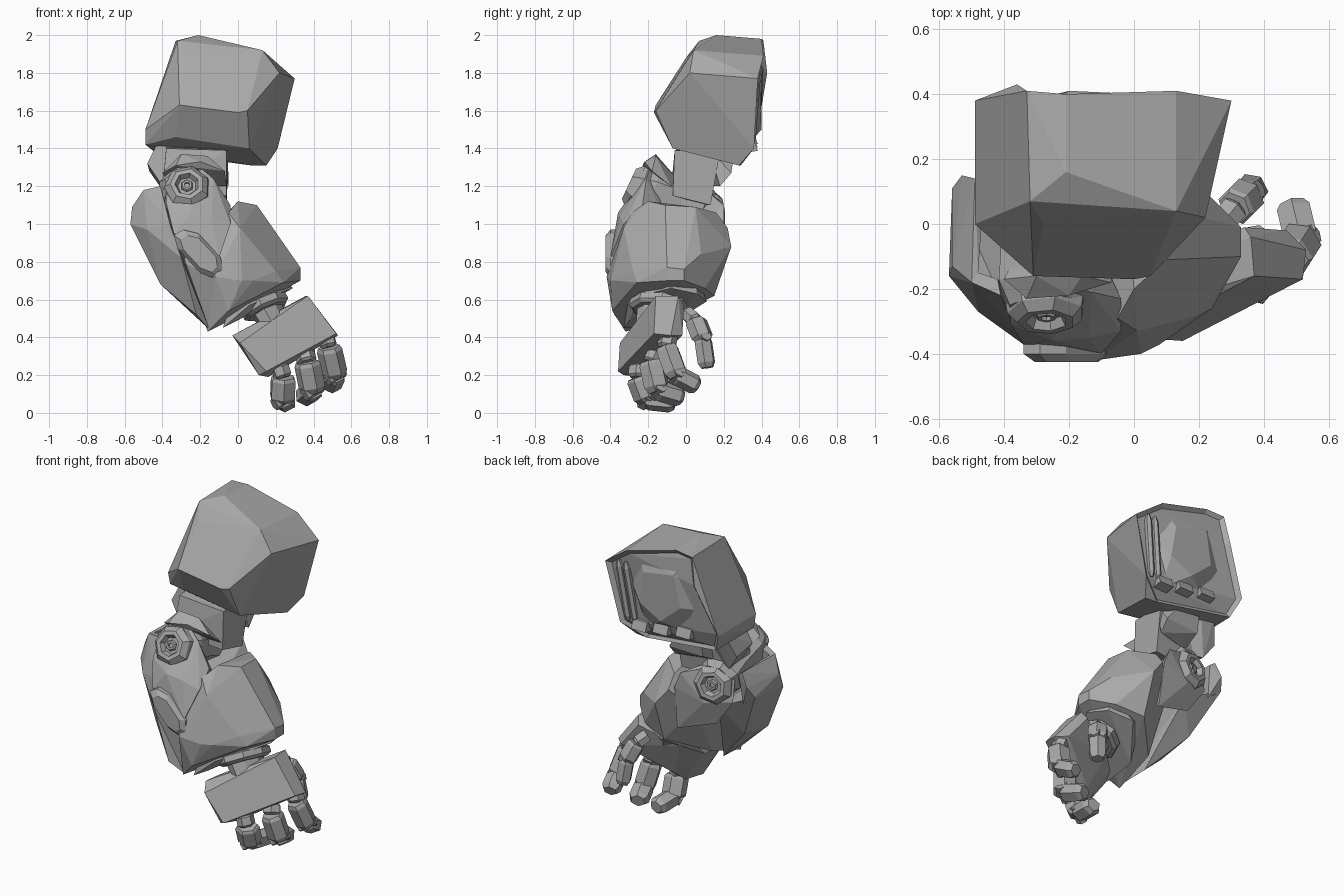
import bpy, bmesh, math
from mathutils import Vector

grey = bpy.data.materials.new("metal_grey")
grey.diffuse_color = (0.4, 0.4, 0.4, 1)


def finish(name, bm):
    bmesh.ops.recalc_face_normals(bm, faces=bm.faces)
    me = bpy.data.meshes.new(name)
    bm.to_mesh(me)
    bm.free()
    me.materials.append(grey)
    ob = bpy.data.objects.new(name, me)
    bpy.context.collection.objects.link(ob)
    return ob


def hull_mesh(pts):
    bm = bmesh.new()
    for p in pts:
        bm.verts.new(p)
    bmesh.ops.convex_hull(bm, input=bm.verts)
    bmesh.ops.delete(bm, geom=[v for v in bm.verts if not v.link_faces], context='VERTS')
    bmesh.ops.dissolve_limit(bm, angle_limit=math.radians(6), verts=bm.verts, edges=bm.edges)
    return bm


def hull(name, pts):
    """Faceted convex shell around a few corner points."""
    return finish(name, hull_mesh(pts))


def lathe(name, start, end, profile, sides=6, flat=1.0):
    """Faceted turned part; profile is (fraction along axis, radius)."""
    a, b = Vector(start), Vector(end)
    d = b - a
    q = d.to_track_quat('Z', 'Y')
    bm = bmesh.new()
    rings = []
    for t, r in profile:
        ring = []
        for i in range(sides):
            w = 2 * math.pi * (i + 0.5) / sides
            ring.append(bm.verts.new(a + d * t + q @ Vector((r * math.cos(w), r * flat * math.sin(w), 0))))
        rings.append(ring)
    for r0, r1 in zip(rings, rings[1:]):
        for i in range(sides):
            j = (i + 1) % sides
            bm.faces.new((r0[i], r0[j], r1[j], r1[i]))
    bm.faces.new(rings[0])
    bm.faces.new(rings[-1])
    return finish(name, bm)


# Shoulder block with a shallow recessed back
bm = hull_mesh([
    (-0.32, 0.07, 1.97), (-0.33, 0.41, 1.97), (-0.21, 0.16, 2.0), (-0.21, 0.40, 1.98),
    (0.13, 0.04, 1.92), (0.13, 0.41, 1.89), (0.22, 0.02, 1.80), (0.30, 0.38, 1.77),
    (-0.28, 0.0, 1.88), (0.09, -0.02, 1.83),
    (-0.31, -0.16, 1.63), (0.0, -0.17, 1.59), (0.05, -0.16, 1.60), (-0.33, -0.07, 1.46), (0.06, -0.07, 1.40),
    (-0.49, 0.0, 1.50), (-0.49, 0.02, 1.42), (-0.49, 0.38, 1.50), (-0.44, 0.33, 1.38),
    (0.07, 0.06, 1.36), (0.07, 0.29, 1.31), (0.15, 0.28, 1.31), (0.21, 0.36, 1.40), (-0.36, 0.43, 1.80)])
back = [f for f in bm.faces if f.normal.y > 0.8]
bmesh.ops.inset_region(bm, faces=back, thickness=0.025, use_even_offset=True)
bmesh.ops.translate(bm, verts=list({v for f in back for v in f.verts}), vec=(0, -0.025, 0))
finish("shoulder_block", bm)

# Back panel bulge, rails and lower lugs of the shoulder
hull("shoulder_back_bulge", [
    (-0.27, 0.36, 1.92), (0.07, 0.36, 1.87), (-0.36, 0.35, 1.62), (0.13, 0.35, 1.66),
    (-0.26, 0.31, 1.43), (0.06, 0.31, 1.40), (-0.20, 0.41, 1.82), (0.02, 0.40, 1.78),
    (-0.24, 0.40, 1.62), (0.05, 0.395, 1.58), (-0.10, 0.40, 1.50)])
for x in (0.16, 0.21):
    lathe("shoulder_back_rail", (x - 0.05, 0.345, 1.42), (x, 0.375, 1.80), [(0, .012), (.08, .022), (.9, .022), (1, .01)])
for x in (-0.24, -0.08, 0.07):
    hull("shoulder_back_lug", [(x + i * 0.05, y, 1.42 - x * 0.12 + k * 0.04)
                               for i in (-1, 1) for y, k in ((.28, -1), (.28, 1), (.38, -.6), (.36, .8))])

# Link between shoulder and elbow: leaning block with side plates
hull("upper_link", [
    (-0.38, -0.04, 1.40), (-0.06, -0.06, 1.39), (-0.38, 0.16, 1.42), (-0.05, 0.18, 1.38),
    (-0.40, -0.08, 1.18), (-0.06, -0.07, 1.15), (-0.36, 0.10, 1.10), (-0.06, 0.13, 1.10)])
hull("link_outer_plate", [
    (-0.48, 0.02, 1.32), (-0.42, 0.03, 1.44), (-0.34, 0.02, 1.44), (-0.47, 0.16, 1.28), (-0.42, 0.22, 1.43),
    (-0.32, 0.22, 1.42), (-0.40, 0.0, 1.20), (-0.40, 0.14, 1.18), (-0.3, 0.1, 1.2)])
hull("link_back_plate", [
    (-0.28, 0.25, 1.36), (-0.10, 0.25, 1.34), (-0.05, 0.24, 1.27), (-0.28, 0.23, 1.26),
    (-0.05, 0.18, 1.20), (-0.28, 0.12, 1.20), (-0.28, 0.12, 1.40), (-0.08, 0.12, 1.40)])
hull("link_front_pad", [
    (-0.33, -0.23, 1.31), (-0.20, -0.22, 1.33), (-0.07, -0.18, 1.28), (-0.40, -0.17, 1.27),
    (-0.30, -0.16, 1.37), (-0.16, -0.16, 1.36), (-0.36, -0.08, 1.2), (-0.06, -0.08, 1.2), (-0.2, -0.03, 1.22)])

# Elbow joint: axle drum, hub rings and bolts
F, B = Vector((-0.27, -0.275, 1.20)), Vector((-0.30, 0.16, 1.06))
axis = (F - B).normalized()
lathe("elbow_drum", B + axis * 0.04, F - axis * 0.02, [(0, .11), (.1, .14), (.4, .13), (.8, .15), (1, .12)], 8)
tilt = Vector((0, -0.9, 0.42)).normalized()
for side, c, n in (("front", F, tilt), ("back", B, Vector((-0.2, 0.97, 0.1)).normalized())):
    lathe(side + "_elbow_hub", c - n * 0.03, c + n * 0.03,
          [(0, .125), (.5, .12), (1, .09), (1, .065), (.5, .05)], 7)
    lathe(side + "_elbow_bolt", c - n * 0.02, c + n * 0.018, [(0, .034), (.8, .034), (1, .028), (1, .016), (.7, .014)], 6)

# Elbow cheeks running from the joint into the forearm
hull("front_elbow_cheek", [
    (-0.38, -0.22, 1.22), (-0.33, -0.20, 1.29), (-0.2, -0.19, 1.30), (-0.13, -0.21, 1.24), (-0.04, -0.23, 1.1),
    (-0.38, -0.31, 1.11), (-0.25, -0.36, 1.06), (-0.14, -0.35, 1.04), (-0.04, -0.33, 1.0),
    (-0.34, -0.37, 0.95), (-0.1, -0.40, 0.82), (-0.3, -0.1, 1.1), (-0.1, -0.1, 1.0)])
hull("back_elbow_cheek", [
    (-0.42, 0.11, 1.10), (-0.34, 0.12, 1.18), (-0.20, 0.14, 1.15), (-0.1, 0.20, 1.1), (-0.06, 0.20, 1.0),
    (-0.42, 0.13, 0.97), (-0.25, 0.18, 0.94), (-0.3, 0.12, 0.8), (-0.05, 0.16, 0.72),
    (-0.3, -0.05, 1.1), (-0.1, -0.05, 0.9)])

# Outer guard around the elbow: solid base, thin upper fin and front plate
hull("elbow_guard_base", [
    (-0.57, -0.16, 1.0), (-0.56, 0.11, 1.03), (-0.48, -0.27, 0.97), (-0.36, -0.34, 1.0), (-0.3, -0.40, 0.82),
    (-0.41, -0.24, 0.68), (-0.41, 0.0, 0.72), (-0.22, -0.38, 0.52), (-0.15, -0.32, 0.44),
    (-0.18, -0.12, 0.47), (-0.3, 0.1, 0.9)])
hull("elbow_guard_fin", [
    (-0.57, -0.16, 1.0), (-0.56, 0.11, 1.03), (-0.56, -0.13, 1.09), (-0.53, 0.15, 1.10), (-0.50, -0.18, 1.18),
    (-0.49, 0.14, 1.18), (-0.48, -0.15, 1.18), (-0.46, 0.13, 1.16), (-0.49, -0.14, 0.96), (-0.47, 0.1, 0.96)])
hull("elbow_guard_front", [
    (-0.50, -0.18, 1.18), (-0.41, -0.22, 1.20), (-0.42, -0.17, 1.19), (-0.48, -0.15, 1.18), (-0.36, -0.34, 1.0),
    (-0.48, -0.27, 0.97), (-0.57, -0.16, 1.0), (-0.56, -0.13, 1.09), (-0.38, -0.2, 0.95)])

# Main forearm shell
hull("forearm_shell", [
    (0.0, -0.2, 1.12), (0.1, -0.11, 1.10), (0.09, 0.05, 1.09), (-0.03, 0.16, 1.06), (-0.03, 0.22, 0.98),
    (-0.05, -0.29, 1.06), (0.05, 0.24, 0.88), (0.01, -0.33, 0.98),
    (0.33, -0.1, 0.77), (0.33, -0.01, 0.76), (0.24, 0.08, 0.84),
    (0.33, -0.1, 0.70), (0.33, -0.01, 0.70), (0.24, -0.26, 0.69), (0.20, -0.28, 0.75), (0.08, -0.37, 0.70),
    (0.02, -0.40, 0.70), (-0.05, -0.39, 0.54),
    (-0.16, -0.32, 0.43), (-0.02, -0.22, 0.50), (0.18, -0.2, 0.64), (0.22, 0.10, 0.66), (0.05, 0.15, 0.62),
    (-0.12, -0.42, 0.72), (-0.15, -0.05, 0.52), (-0.3, -0.2, 0.8), (-0.15, 0.12, 0.85)])

# Inner lip at the open end of the forearm
hull("forearm_end_lip", [
    (-0.08, -0.33, 0.45), (0.0, -0.30, 0.49), (0.06, -0.31, 0.57), (0.18, -0.25, 0.62), (0.29, -0.08, 0.66),
    (0.24, 0.06, 0.63), (0.10, 0.11, 0.59), (-0.06, -0.10, 0.46), (0.0, -0.3, 0.7), (0.2, 0.05, 0.75),
    (0.0, 0.05, 0.65), (0.22, -0.15, 0.7)])

# Raised oval pad on the forearm
oval = [(-0.34, 0.94), (-0.29, 0.97), (-0.21, 0.95), (-0.09, 0.82), (-0.08, 0.75), (-0.12, 0.71), (-0.2, 0.74), (-0.32, 0.87)]
hull("forearm_pad", [(-0.2 + (x + 0.2) * s, y, 0.85 + (z - 0.85) * s)
                     for x, z in oval for y, s in ((-0.36, 1), (-0.40, 1), (-0.425, 0.75))])

# Wrist neck and cuff
A, W = Vector((0.09, -0.12, 0.66)), Vector((0.20, -0.17, 0.46))
lathe("wrist_neck", A, W, [(0, .14), (1, .10)], 8, 0.7)
lathe("wrist_cuff", A, W, [(.35, .14), (.4, .165), (.55, .165), (.62, .14)], 8, 0.75)

# Palm
hull("palm", [
    (0.37, -0.16, 0.62), (0.52, -0.17, 0.42), (0.15, -0.36, 0.22), (0.01, -0.35, 0.37), (0.36, -0.04, 0.62),
    (0.53, -0.08, 0.41), (0.47, -0.02, 0.41), (0.34, -0.01, 0.57), (-0.03, -0.28, 0.41), (0.01, -0.20, 0.43),
    (0.11, -0.33, 0.20), (0.16, -0.23, 0.19), (0.2, -0.18, 0.24), (0.12, -0.10, 0.46)])

# Fingers and thumb, each a chain of chunky faceted segments
segment = [(0, .85), (.12, 1), (.82, 1), (1, .7)]
digits = {
    "lower_finger": ([(0.22, -0.25, 0.25), (0.24, -0.255, 0.19), (0.235, -0.21, 0.07), (0.25, -0.07, 0.055)], 0.072),
    "middle_finger": ([(0.35, -0.16, 0.32), (0.365, -0.185, 0.27), (0.395, -0.15, 0.12), (0.355, -0.03, 0.085)], 0.074),
    "upper_finger": ([(0.46, -0.09, 0.42), (0.48, -0.105, 0.35), (0.515, -0.05, 0.20), (0.49, 0.055, 0.145)], 0.070),
    "thumb": ([(0.27, 0.0, 0.53), (0.31, 0.05, 0.49), (0.35, 0.09, 0.39), (0.365, 0.11, 0.25)], 0.062)}
for name, (path, r) in digits.items():
    for i, (p, q) in enumerate(zip(path, path[1:])):
        p, q = Vector(p), Vector(q)
        k = r * (0.75, 1.0, 0.85)[i]
        lathe(f"{name}_segment_{i + 1}", p, q + (q - p) * 0.08, [(t, s * k) for t, s in segment], 6, 0.9)
    # Knuckle pin
    m = Vector(path[2])
    side = Vector((0.7, 0.35, 0.4)).normalized() * r * 0.75
    lathe(name + "_knuckle", m - side, m + side, [(0, r * .5), (1, r * .5)], 6)
